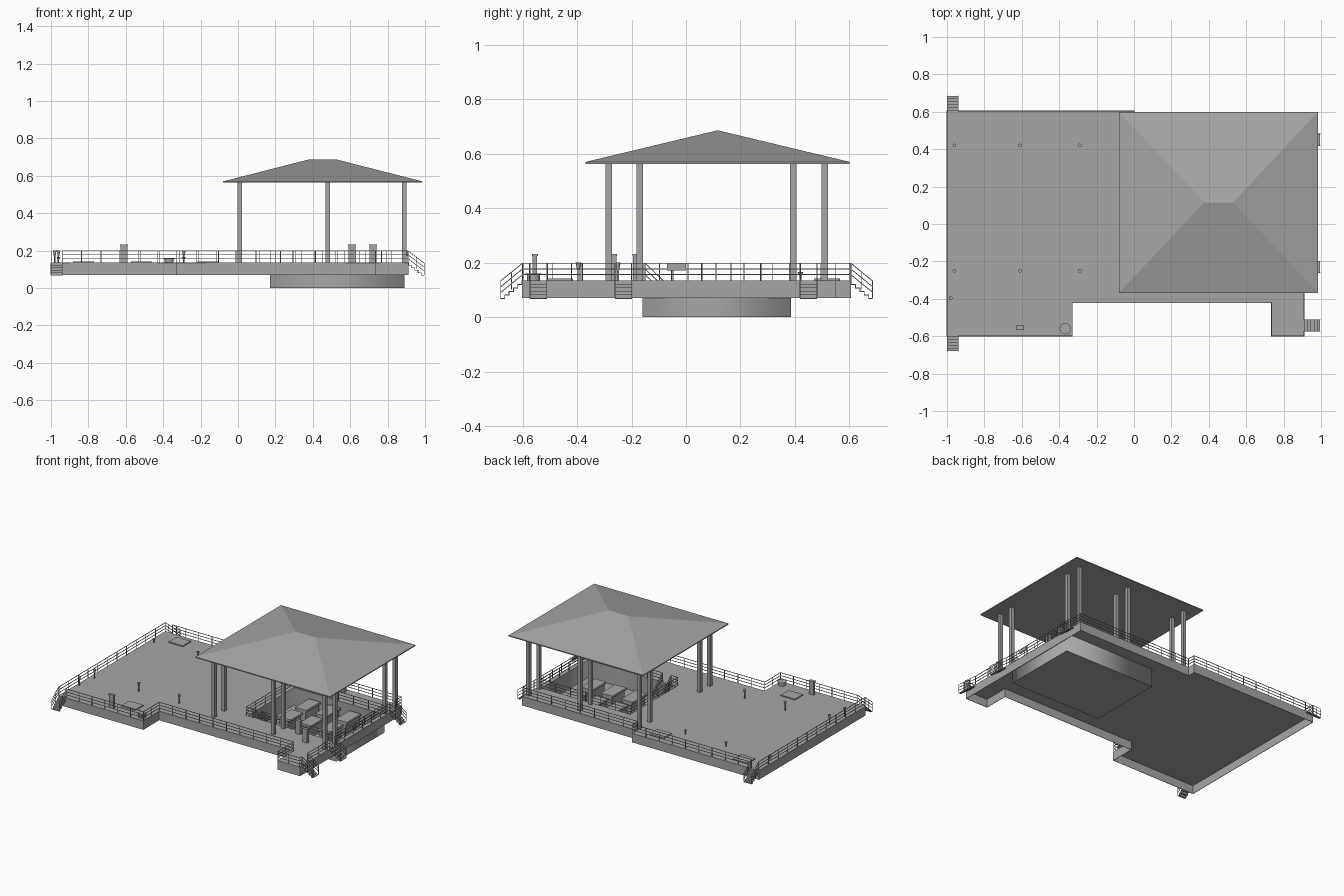
import bpy, bmesh, math
from mathutils import Vector, Matrix

cube = bpy.data.objects.get("Cube")
if cube:
    bpy.data.objects.remove(cube, do_unlink=True)

grey = bpy.data.materials.new("plain_grey")
grey.use_nodes = True
grey.diffuse_color = (0.38, 0.38, 0.38, 1)
grey.node_tree.nodes["Principled BSDF"].inputs["Base Color"].default_value = (0.38, 0.38, 0.38, 1)

TOP, BOTTOM, RAIL_R = 0.135, 0.07, 0.0016
RAILS = (0.063, 0.042, 0.021)


def finish(name, bm):
    bmesh.ops.recalc_face_normals(bm, faces=bm.faces)
    mesh = bpy.data.meshes.new(name)
    bm.to_mesh(mesh)
    bm.free()
    mesh.materials.append(grey)
    obj = bpy.data.objects.new(name, mesh)
    bpy.context.collection.objects.link(obj)
    return obj


def add_box(bm, x0, x1, y0, y1, z0, z1):
    m = Matrix.Translation(((x0 + x1) / 2, (y0 + y1) / 2, (z0 + z1) / 2))
    bmesh.ops.create_cube(bm, size=1, matrix=m @ Matrix.Diagonal((x1 - x0, y1 - y0, z1 - z0, 1)))


def add_rod(bm, a, b, r=RAIL_R):
    a, b = Vector(a), Vector(b)
    d = b - a
    m = Matrix.Translation((a + b) / 2) @ d.to_track_quat('Z', 'Y').to_matrix().to_4x4()
    bmesh.ops.create_cube(bm, size=1, matrix=m @ Matrix.Diagonal((2 * r, 2 * r, d.length, 1)))


def add_drum(bm, x, y, z0, z1, r0, r1, n=12):
    bmesh.ops.create_cone(bm, cap_ends=True, segments=n, radius1=r0, radius2=r1, depth=z1 - z0,
                          matrix=Matrix.Translation((x, y, (z0 + z1) / 2)))


def box(name, *size):
    bm = bmesh.new()
    add_box(bm, *size)
    return finish(name, bm)


def plate(name, outlines, z0, z1):
    """Flat plate from an outer outline and optional holes."""
    cu = bpy.data.curves.new(name, 'CURVE')
    cu.dimensions, cu.fill_mode, cu.extrude = '2D', 'BOTH', (z1 - z0) / 2
    for pts in outlines:
        sp = cu.splines.new('POLY')
        sp.points.add(len(pts) - 1)
        for p, (x, y) in zip(sp.points, pts):
            p.co = (x, y, 0, 1)
        sp.use_cyclic_u = True
    tmp = bpy.data.objects.new(name + "_curve", cu)
    bpy.context.collection.objects.link(tmp)
    bpy.context.view_layer.update()
    bm = bmesh.new()
    bm.from_mesh(tmp.evaluated_get(bpy.context.evaluated_depsgraph_get()).to_mesh())
    bpy.data.objects.remove(tmp, do_unlink=True)
    bmesh.ops.remove_doubles(bm, verts=bm.verts, dist=1e-5)
    bmesh.ops.translate(bm, verts=bm.verts, vec=(0, 0, (z0 + z1) / 2))
    return finish(name, bm)


def rect(x0, x1, y0, y1):
    return [(x0, y0), (x1, y0), (x1, y1), (x0, y1)]


def railing(name, path):
    bm = bmesh.new()
    for a, b in zip(path, path[1:]):
        a, b = Vector((*a, TOP)), Vector((*b, TOP))
        for h in RAILS:
            up = Vector((0, 0, h))
            add_rod(bm, a + up, b + up)
        n = max(1, round((b - a).length / 0.11))
        for i in range(n + 1):
            p = a.lerp(b, i / n)
            add_rod(bm, p, p + Vector((0, 0, RAILS[0])))
    finish(name, bm)


def stairs(name, x, y, direction, width, run, low, steps=5):
    """Thin stepped flight going down from the deck edge, with handrails."""
    bm = bmesh.new()
    d = Vector((*direction, 0))
    s = Vector((-d.y, d.x, 0)) * width / 2
    o = Vector((x, y, 0))
    rise = (TOP - low) / steps
    for i in range(steps):
        z = TOP - rise * (i + 1)
        a, b = o + d * run * i / steps, o + d * run * (i + 1) / steps
        for p, q, z0, z1 in ((a, b, z - 0.003, z), (a, a + d * 0.003, z, z + rise)):
            c1, c2 = p - s, q + s
            add_box(bm, min(c1.x, c2.x), max(c1.x, c2.x), min(c1.y, c2.y), max(c1.y, c2.y), z0, z1)
    for side in (s, -s):
        a = o + side + Vector((0, 0, TOP))
        b = o + side + d * run + Vector((0, 0, low))
        for h in RAILS:
            up = Vector((0, 0, h))
            add_rod(bm, a + up, b + up)
        for t in (0, 0.5, 1):
            p = a.lerp(b, t)
            add_rod(bm, p, p + Vector((0, 0, RAILS[0])))
    finish(name, bm)


# Deck: thin floor with an opening and a skirt that is open below
outline = [(-1, -0.6), (-0.33, -0.6), (-0.33, -0.42), (0.735, -0.42), (0.735, -0.6),
           (0.91, -0.6), (0.91, 0.55), (0, 0.55), (0, 0.605), (-1, 0.605)]
pit = (0.18, 0.88, -0.15, 0.375)
plate("deck_floor", [outline, rect(*pit)], TOP - 0.006, TOP)
bm = bmesh.new()
low = [bm.verts.new((x, y, BOTTOM)) for x, y in outline]
high = [bm.verts.new((x, y, TOP - 0.001)) for x, y in outline]
for i in range(len(outline)):
    j = (i + 1) % len(outline)
    bm.faces.new((low[i], low[j], high[j], high[i]))
skirt = finish("deck_skirt", bm)
solid = skirt.modifiers.new("thickness", 'SOLIDIFY')
solid.thickness, solid.offset = 0.004, 0

# Sunken seating area
plate("pit_walls", [rect(0.17, 0.89, -0.16, 0.385), rect(*pit)], 0, TOP - 0.003)
box("pit_floor", 0.175, 0.885, -0.155, 0.38, 0, 0.01)
bm = bmesh.new()
for x in (0.36, 0.52, 0.68):
    for y in (0.0, 0.2):
        add_box(bm, x - 0.035, x + 0.035, y, y + 0.15, 0.01, 0.085)
        add_box(bm, x - 0.045, x + 0.045, y - 0.005, y + 0.155, 0.085, 0.1)
finish("pit_tables", bm)
stairs("pit_stairs", 0.26, -0.15, (0, 1), 0.07, 0.13, 0.01, 8)
railing("pit_railing", [(0.295, -0.155), (0.885, -0.155), (0.885, 0.38),
                        (0.175, 0.38), (0.175, -0.155), (0.225, -0.155)])

# Perimeter railings, with gaps at the stairs
railing("front_railing", [(-0.94, -0.598), (-0.33, -0.598), (-0.33, -0.42), (0.735, -0.42),
                          (0.735, -0.598), (0.908, -0.598), (0.908, -0.575)])
railing("side_railing_front", [(0.908, -0.51), (0.908, -0.26)])
railing("side_railing_middle", [(0.908, -0.2), (0.908, 0.42)])
railing("back_railing", [(0.908, 0.48), (0.908, 0.548), (0, 0.548), (0, 0.602), (-0.94, 0.602)])
railing("end_railing", [(-0.998, -0.598), (-0.998, 0.602)])

# Outer stairs
for i, y in enumerate((-0.542, -0.23, 0.45)):
    stairs(f"side_stairs_{i + 1}", 0.91, y, (1, 0), 0.062, 0.085, BOTTOM)
stairs("front_corner_stairs", -0.969, -0.6, (0, -1), 0.06, 0.08, BOTTOM)
stairs("back_corner_stairs", -0.969, 0.605, (0, 1), 0.06, 0.08, BOTTOM)

# Columns
for i, x in enumerate((0.01, 0.48, 0.888)):
    for j, y in enumerate((-0.283, -0.17, 0.393, 0.51)):
        box(f"column_{i + 1}_{j + 1}", x - 0.012, x + 0.012, y - 0.012, y + 0.012, TOP, 0.565)

# Hipped roof with a flat underside
bm = bmesh.new()
for z in (0.563, 0.57):
    for x, y in rect(-0.08, 0.985, -0.368, 0.6):
        bm.verts.new((x, y, z))
for x in (0.375, 0.53):
    bm.verts.new((x, 0.116, 0.686))
bmesh.ops.convex_hull(bm, input=bm.verts)
bmesh.ops.dissolve_limit(bm, angle_limit=0.01, verts=bm.verts, edges=bm.edges)
finish("roof", bm)

# Deck lights with flared heads
lights = [(x, y, h) for x in (-0.96, -0.61, -0.29) for y, h in ((0.42, 0.03), (-0.25, 0.065))]
bm = bmesh.new()
for x, y, h in lights + [(-0.98, -0.395, 0.065)]:
    add_drum(bm, x, y, TOP, TOP + h * 0.6, 0.004, 0.004)
    add_drum(bm, x, y, TOP + h * 0.6, TOP + h, 0.005, 0.01)
finish("deck_lights", bm)

# Upright cabinets with caps
bm = bmesh.new()
for x, y in ((-0.61, -0.555), (0.61, -0.185), (0.722, -0.265)):
    add_box(bm, x - 0.018, x + 0.018, y - 0.009, y + 0.009, TOP, 0.225)
    add_box(bm, x - 0.021, x + 0.021, y - 0.011, y + 0.011, 0.225, 0.232)
finish("cabinets", bm)

# Round hatch, flat hatches and rail sign
bm = bmesh.new()
add_drum(bm, -0.368, -0.56, TOP, 0.155, 0.024, 0.024, 24)
add_drum(bm, -0.368, -0.56, 0.155, 0.161, 0.03, 0.03, 24)
finish("round_hatch", bm)
bm = bmesh.new()
for x, y in ((-0.825, 0.52), (-0.515, -0.46), (-0.16, 0.515)):
    add_box(bm, x - 0.056, x + 0.056, y - 0.045, y + 0.045, TOP, 0.142)
finish("flat_hatches", bm)
box("rail_sign", 0.902, 0.908, -0.07, 0.0, 0.172, 0.197)
